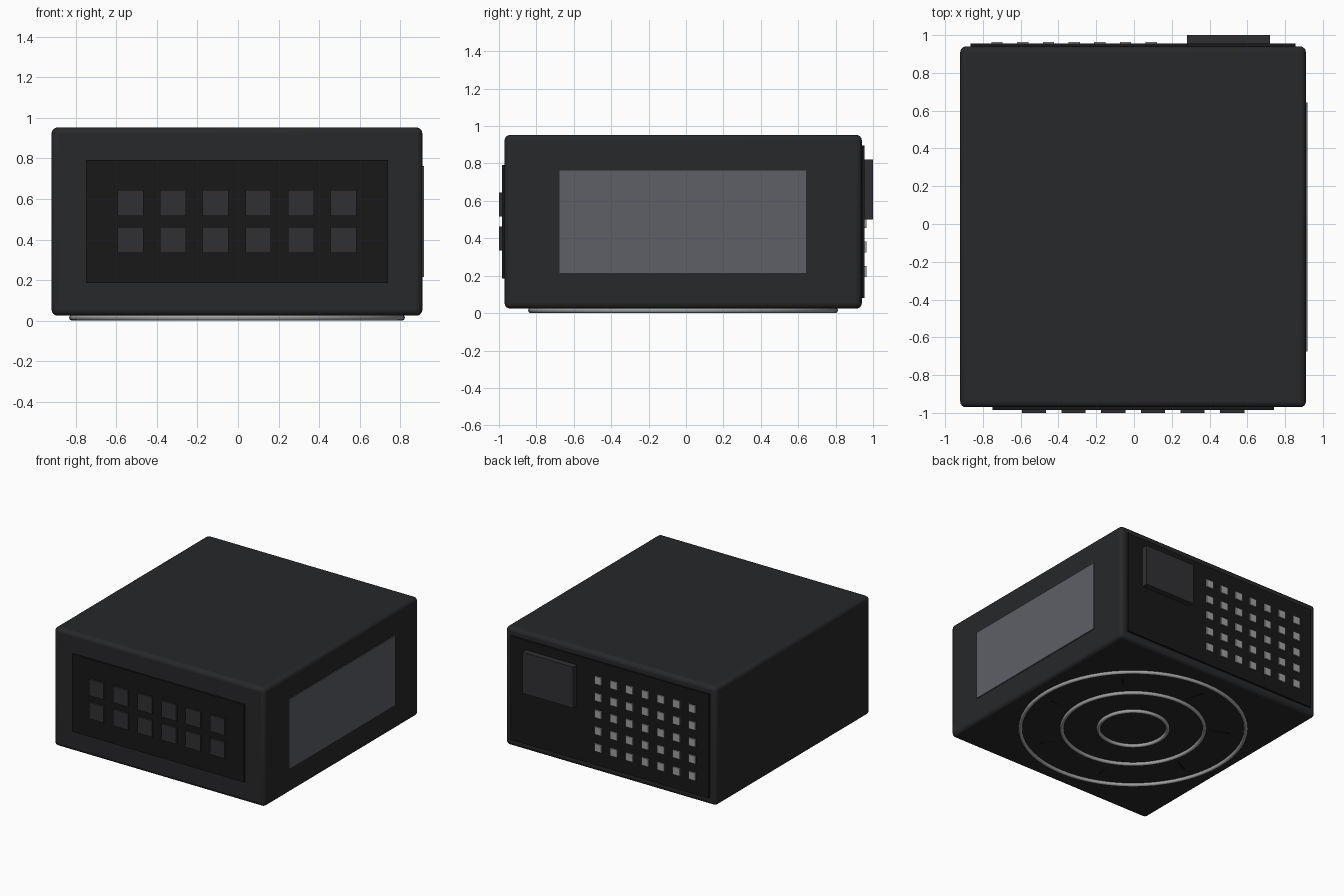
import bpy, math

if "Cube" in bpy.data.objects:
    bpy.data.objects.remove(bpy.data.objects["Cube"])

CX, CY = -0.005, -0.016  # centre of the casing


def mat(name, r, g, b):
    m = bpy.data.materials.new(name)
    m.diffuse_color = (r, g, b, 1)
    m.use_nodes = True
    m.node_tree.nodes["Principled BSDF"].inputs["Base Color"].default_value = m.diffuse_color
    return m


case_mat = mat("case_black", 0.02, 0.021, 0.023)
panel_mat = mat("panel_black", 0.009, 0.009, 0.010)
socket_mat = mat("socket_grey", 0.03, 0.03, 0.034)
label_mat = mat("label_grey", 0.11, 0.115, 0.135)
metal_mat = mat("metal_grey", 0.35, 0.35, 0.35)


def box(name, x, y, z, m, bevel=0, segments=2):
    """Box from (min, max) pairs on each axis."""
    bpy.ops.mesh.primitive_cube_add(size=1, location=[(a + b) / 2 for a, b in (x, y, z)])
    o = bpy.context.object
    o.name = name
    o.scale = [b - a for a, b in (x, y, z)]
    bpy.ops.object.transform_apply(location=False, rotation=False, scale=True)
    o.data.materials.append(m)
    if bevel:
        mod = o.modifiers.new("Bevel", 'BEVEL')
        mod.width, mod.segments = bevel, segments
        bpy.ops.object.shade_smooth_by_angle(angle=math.radians(35))
    return o


# Casing
box("casing", (-0.92, 0.91), (-0.97, 0.94), (0.024, 0.953), case_mat, 0.03, 4)

# Front connector panel and sockets
box("connector_panel", (-0.75, 0.74), (-0.985, -0.95), (0.185, 0.793), panel_mat)
for row, z in enumerate((0.398, 0.58)):
    for col in range(6):
        x = CX - 0.525 + 0.21 * col
        box(f"socket_{row}_{col}", (x - 0.064, x + 0.064), (-1.0, -0.97),
            (z - 0.064, z + 0.064), socket_mat)

# Side label plate
box("side_label", (0.89, 0.918), (-0.675, 0.642), (0.215, 0.762), label_mat)

# Back panel, power inlet and vent studs
box("back_panel", (-0.865, 0.855), (0.92, 0.955), (0.082, 0.895), panel_mat)
box("power_inlet", (0.28, 0.72), (0.93, 1.0), (0.5, 0.822), socket_mat)
for row in range(5):
    for col in range(7):
        x, z = -0.725 + 0.136 * col, 0.222 + 0.132 * row
        box(f"vent_stud_{row}_{col}", (x - 0.03, x + 0.03), (0.94, 0.964),
            (z - 0.03, z + 0.03), metal_mat)

# Fan guard rings underneath
for i, r in enumerate((0.25, 0.515, 0.814)):
    bpy.ops.mesh.primitive_torus_add(location=(CX, CY, 0.0145), major_radius=r,
                                     minor_radius=0.0145, major_segments=64,
                                     minor_segments=10)
    o = bpy.context.object
    o.name = f"fan_ring_{i}"
    o.data.materials.append(metal_mat)
    bpy.ops.object.shade_smooth_by_angle(angle=math.radians(40))

# Fan blades, only their lower tips break through the base
for i in range(7):
    a = math.tau * i / 7
    blade = box(f"fan_blade_{i}", (-0.22, 0.22), (-0.1, 0.1), (-0.01, 0.01), panel_mat)
    blade.location = (CX + 0.48 * math.cos(a), CY + 0.48 * math.sin(a), 0.06)
    blade.rotation_euler = (0.25, 0.03, a)
